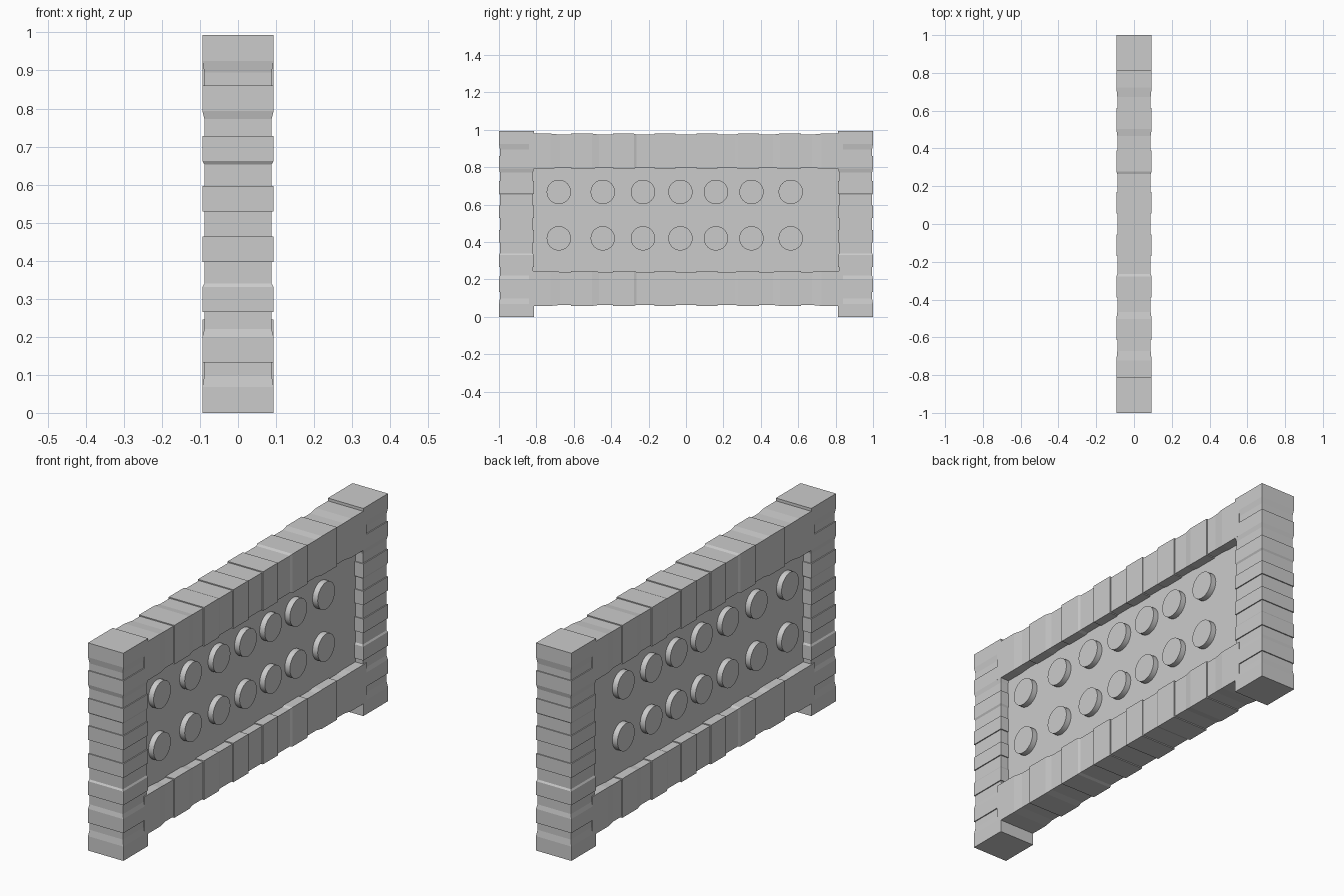
import bpy, bmesh, math
from mathutils import Matrix, Vector

if "Cube" in bpy.data.objects:
    bpy.data.objects.remove(bpy.data.objects["Cube"])

H = 0.993          # post height
FULL, WORN = 0.0935, 0.0885

# Half profile of a banded beam: (distance from the middle, half width)
half = [(0.033, WORN), (0.033, FULL), (0.1, FULL), (0.1, WORN),
        (0.157, WORN), (0.165, FULL), (0.231, FULL), (0.231, WORN),
        (0.276, WORN), (0.297, FULL), (0.364, FULL), (0.364, WORN),
        (0.398, WORN), (0.428, FULL), (0.4965, FULL)]
profile = [(-t, r) for t, r in reversed(half)] + half


def add_object(name, bm):
    bmesh.ops.recalc_face_normals(bm, faces=bm.faces)
    mesh = bpy.data.meshes.new(name)
    bm.to_mesh(mesh)
    bm.free()
    obj = bpy.data.objects.new(name, mesh)
    bpy.context.collection.objects.link(obj)
    return obj


def banded_beam(name, centre, axis, stretch):
    """Loft square rings of alternating width along the y or z axis."""
    bm = bmesh.new()
    rings = []
    for t, r in profile:
        ring = []
        for a, b in ((-r, -r), (r, -r), (r, r), (-r, r)):
            offset = (a, b, t * stretch) if axis == 'z' else (a, t * stretch, b)
            ring.append(bm.verts.new(Vector(centre) + Vector(offset)))
        rings.append(ring)
    for lo, hi in zip(rings, rings[1:]):
        for i in range(4):
            j = (i + 1) % 4
            bm.faces.new((lo[i], lo[j], hi[j], hi[i]))
    bm.faces.new(rings[0])
    bm.faces.new(rings[-1])
    return add_object(name, bm)


# End posts
for side, y in (("front", -0.9065), ("back", 0.9065)):
    banded_beam(side + "_post", (0, y, H / 2), 'z', 1.0)

# Rails, running slightly into the posts
for level, z in (("bottom", 0.152), ("top", 0.886)):
    banded_beam(level + "_rail", (0, 0, z), 'y', 1.69)

# Recessed centre panel
bm = bmesh.new()
bmesh.ops.create_cube(bm, size=1, matrix=Matrix.Translation((0, 0, 0.52))
                      @ Matrix.Diagonal((0.096, 1.68, 0.62, 1)))
add_object("panel", bm)

# Round studs passing through the panel and showing on both sides
turn = Matrix.Rotation(math.pi / 2, 4, 'Y')
for row, z in (("lower", 0.42), ("upper", 0.668)):
    for n, y in enumerate((-0.68, -0.445, -0.23, -0.03, 0.16, 0.35, 0.56)):
        bm = bmesh.new()
        bmesh.ops.create_cone(bm, cap_ends=True, segments=32, radius1=0.065,
                              radius2=0.065, depth=0.15,
                              matrix=Matrix.Translation((0, y, z)) @ turn)
        stud = add_object(f"{row}_stud_{n + 1}", bm)
        for p in stud.data.polygons:
            p.use_smooth = len(p.vertices) == 4
        for e in stud.data.edges:
            a, b = (stud.data.vertices[i].co for i in e.vertices)
            e.use_edge_sharp = abs(a.x - b.x) < 0.01
